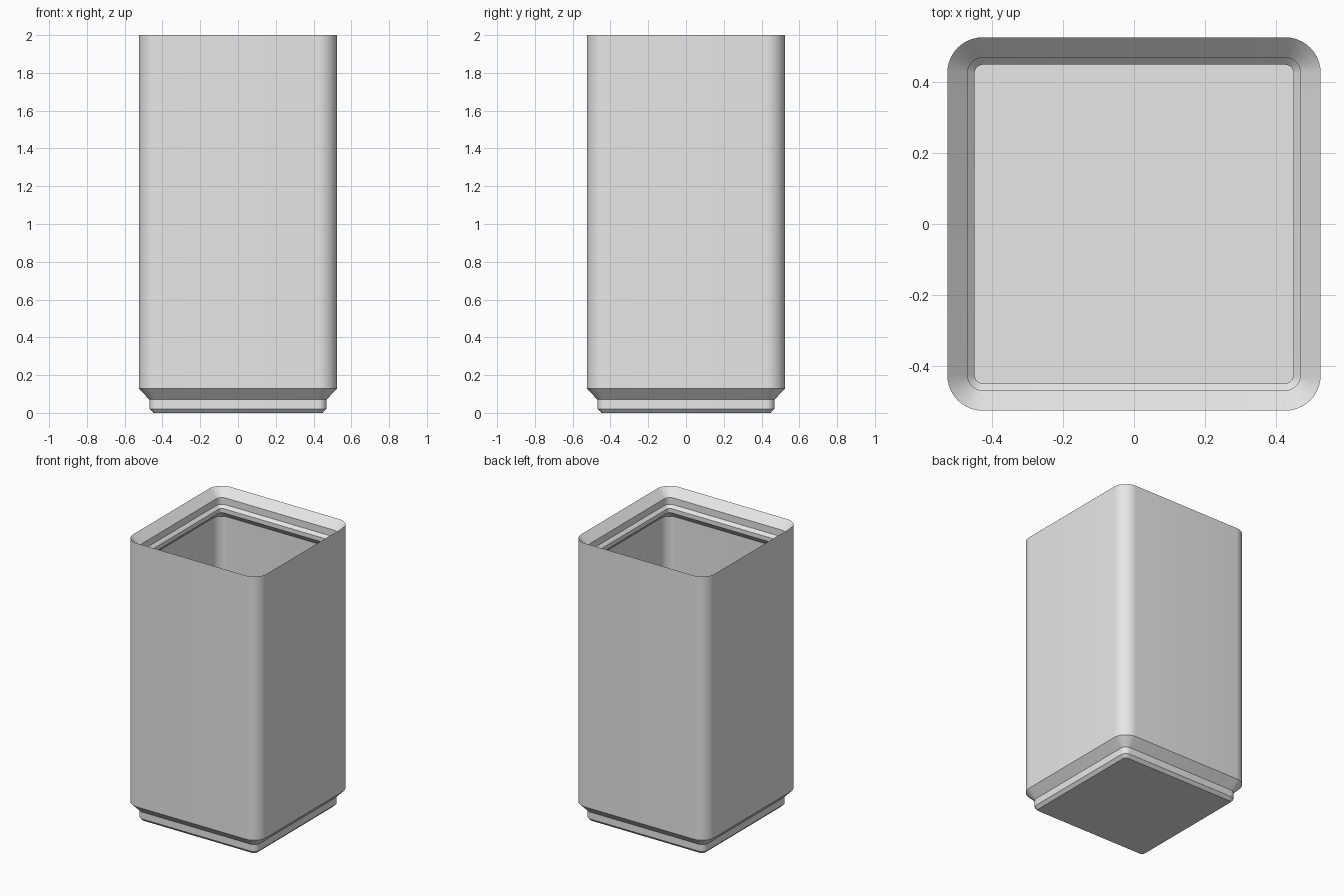
import bpy
import bmesh
import math

HALF, RADIUS, STEPS = 0.525, 0.1, 10

cube = bpy.data.objects.get("Cube")
if cube:
    bpy.data.objects.remove(cube, do_unlink=True)

# Single plain grey material
grey = bpy.data.materials.new("light_grey")
grey.use_nodes = True
colour = (0.8, 0.8, 0.8, 1.0)
grey.diffuse_color = colour
grey.node_tree.nodes["Principled BSDF"].inputs["Base Color"].default_value = colour


def rounded_ring(bm, inset, z):
    """Rounded square offset inward from the outer wall."""
    centre, radius = HALF - RADIUS, RADIUS - inset
    ring = []
    for corner in range(4):
        middle = math.pi / 4 + corner * math.pi / 2
        cx = math.copysign(centre, math.cos(middle))
        cy = math.copysign(centre, math.sin(middle))
        for i in range(STEPS + 1):
            a = (corner + i / STEPS) * math.pi / 2
            ring.append(bm.verts.new((cx + radius * math.cos(a),
                                      cy + radius * math.sin(a), z)))
    return ring


# Wall section as (inset, height), from the underside, over the rim, to the floor
section = [
    (0.077, 0.0), (0.057, 0.021), (0.057, 0.07), (0.0, 0.128),   # stepped foot
    (0.0, 2.0),                                                  # outer wall
    (0.057, 1.943), (0.057, 1.895), (0.077, 1.875),              # stacking lip
    (0.077, 1.845), (0.027, 1.795),                              # lip underside
    (0.027, 0.17),                                               # inner wall
]

bm = bmesh.new()
rings = [rounded_ring(bm, inset, z) for inset, z in section]
for lower, upper in zip(rings, rings[1:]):
    n = len(lower)
    for i in range(n):
        j = (i + 1) % n
        bm.faces.new((lower[i], lower[j], upper[j], upper[i]))
bm.faces.new(rings[0][::-1])   # underside
bm.faces.new(rings[-1])        # inside floor
bmesh.ops.recalc_face_normals(bm, faces=bm.faces)

mesh = bpy.data.meshes.new("storage_bin")
bm.to_mesh(mesh)
bm.free()
mesh.materials.append(grey)
storage_bin = bpy.data.objects.new("storage_bin", mesh)
bpy.context.collection.objects.link(storage_bin)

# Smooth corners, crisp steps
bpy.ops.object.select_all(action="DESELECT")
storage_bin.select_set(True)
bpy.context.view_layer.objects.active = storage_bin
bpy.ops.object.shade_smooth_by_angle(angle=math.radians(30))
